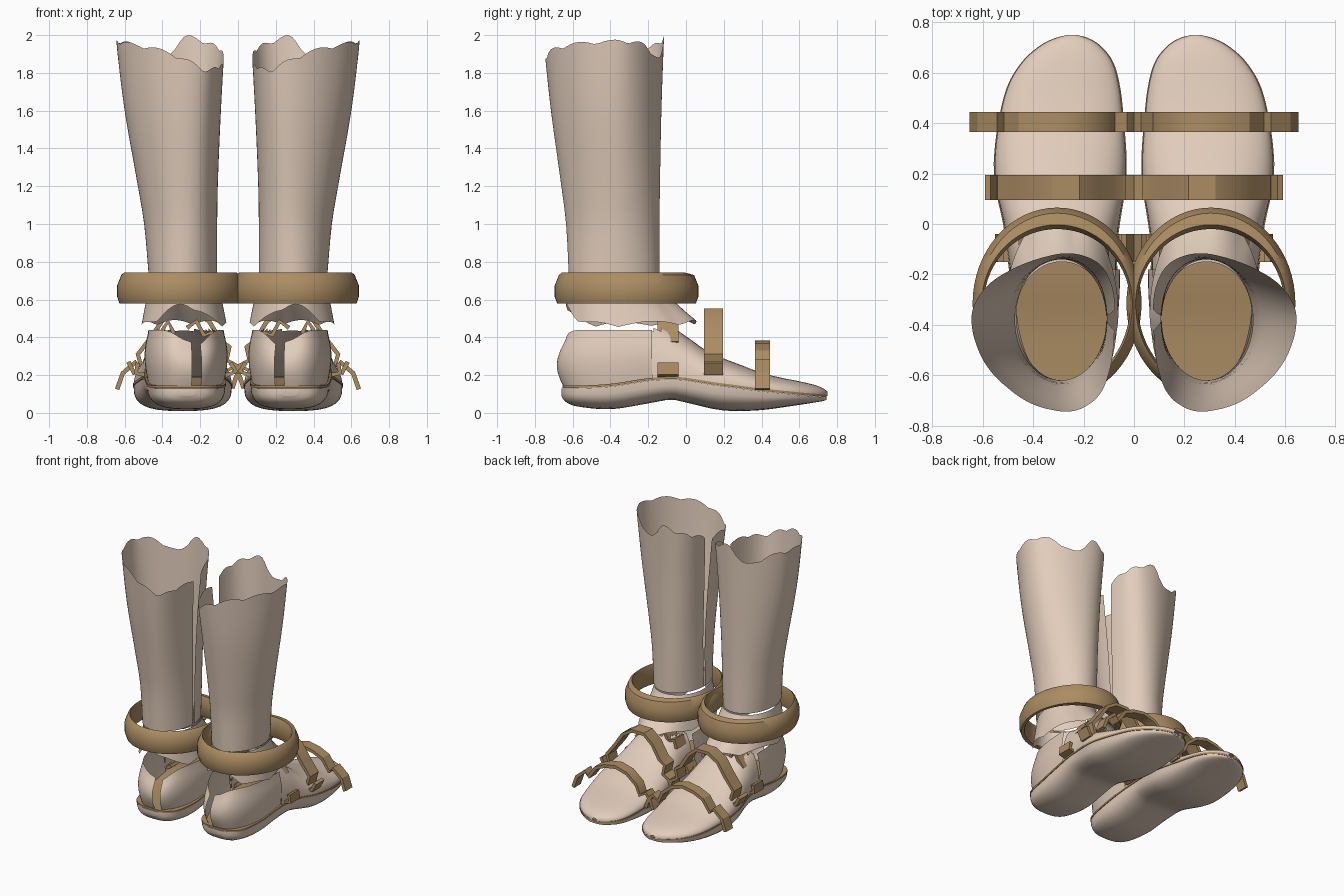
import bpy, bmesh, math
from math import sin, cos, pi

if "Cube" in bpy.data.objects:
    bpy.data.objects.remove(bpy.data.objects["Cube"])


def material(name, rgb):
    m = bpy.data.materials.new(name)
    m.diffuse_color = (*rgb, 1)
    m.use_nodes = True
    m.node_tree.nodes["Principled BSDF"].inputs["Base Color"].default_value = m.diffuse_color
    return m


LINEN = material("pale_linen", (0.76, 0.61, 0.50))
LEATHER = material("tan_leather", (0.41, 0.265, 0.125))


def spline(table, x, col):
    """Smooth interpolation of one column of a table keyed by its first column."""
    n = len(table)
    k = max(i for i in range(n - 1) if i == 0 or table[i][0] <= x)
    def slope(i):
        a, b = table[max(i - 1, 0)], table[min(i + 1, n - 1)]
        return (b[col] - a[col]) / (b[0] - a[0])
    p, q = table[k], table[k + 1]
    h = q[0] - p[0]
    t = min(max((x - p[0]) / h, 0), 1)
    return ((2*t**3 - 3*t*t + 1) * p[col] + (t**3 - 2*t*t + t) * h * slope(k)
            + (3*t*t - 2*t**3) * q[col] + (t**3 - t*t) * h * slope(k + 1))


def power(v, e):
    return math.copysign(abs(v) ** e, v)


def surface(name, rows, mat, loop=False, caps=False, keep=None, angle=40):
    """Loft rows of points into a sheet or tube, mirrored to the other foot."""
    bm = bmesh.new()
    grid = [[bm.verts.new(p) for p in row] for row in rows]
    n = len(rows[0])
    for a, b in zip(grid, grid[1:]):
        for j in range(n if loop else n - 1):
            k = (j + 1) % n
            bm.faces.new((a[j], a[k], b[k], b[j]))
    if caps:
        bm.faces.new(grid[0])
        bm.faces.new(grid[-1])
    if keep:
        bad = [f for f in bm.faces if not keep(f.calc_center_median())]
        bmesh.ops.delete(bm, geom=bad, context='FACES')
    bmesh.ops.recalc_face_normals(bm, faces=bm.faces[:])
    me = bpy.data.meshes.new(name)
    bm.to_mesh(me)
    bm.free()
    me.materials.append(mat)
    me.shade_smooth()
    me.set_sharp_from_angle(angle=math.radians(angle))
    ob = bpy.data.objects.new(name, me)
    bpy.context.collection.objects.link(ob)
    mod = ob.modifiers.new("other_foot", 'MIRROR')
    mod.use_mirror_merge = False
    return ob


# Foot outline: y, inner x, outer x, underside z, sole top z
FOOT = [(-0.66, .22, .32, .09, .13), (-0.64, .16, .385, .06, .13), (-0.58, .105, .44, .035, .13),
        (-0.4, .07, .475, .02, .14), (-0.2, .07, .49, .05, .17), (-0.08, .07, .505, .07, .178),
        (0, .06, .515, .055, .172), (.15, .037, .547, .02, .148), (.25, .033, .552, .01, .135),
        (.4, .043, .535, .015, .115), (.55, .06, .497, .035, .1), (.65, .09, .435, .05, .09),
        (.71, .14, .365, .06, .085), (.735, .18, .315, .065, .082), (.75, .225, .265, .072, .08)]


def foot(y):
    a, b, lo, hi = (spline(FOOT, y, c) for c in (1, 2, 3, 4))
    return (a + b) / 2, (b - a) / 2, lo, hi


def stations(y0, y1, n):
    return [(y0 + y1) / 2 - (y1 - y0) / 2 * cos(pi * i / n) for i in range(n + 1)]


# Sole: rounded underside with a flat top
rows = []
for y in stations(-0.66, 0.745, 44):
    c, w, lo, hi = foot(y)
    rows.append([(c + w * power(cos(t), .7), y, hi - (hi - lo) * abs(sin(t)) ** .7)
                 for t in (pi * j / 16 for j in range(17))])
surface("sole", rows, LINEN, loop=True, caps=True)

# Insole: thin slab on the sole
rows = []
for y in stations(-0.655, 0.745, 44):
    c, w, lo, hi = foot(y)
    w += .004
    rows.append([(c + k * w, y, hi + d) for k, d in
                 ((-1, .001), (-1, .014), (0, .014), (1, .014), (1, .001), (0, .001))])
surface("insole", rows, LEATHER, loop=True, caps=True)

# Vamp: arch over the forefoot, open where the leg enters
APEX = [(-0.18, .52), (-0.05, .44), (.05, .37), (.1, .335), (.2, .288), (.3, .25), (.4, .212),
        (.5, .187), (.6, .167), (.68, .148), (.73, .128), (.75, .11)]
rows = []
for y in stations(-0.18, 0.75, 48):
    c, w, lo, hi = foot(y)
    top = spline(APEX, y, 1)
    rows.append([(c + w * power(cos(t), .85), y, hi + .01 + (top - hi - .01) * abs(sin(t)) ** .85)
                 for t in (pi * j / 32 for j in range(33))])
surface("vamp", rows, LINEN, keep=lambda p: p.y > 0 or p.z < .44)


# Heel counter: two curved walls with a slot between them at the back
def heel_wall(name, a0, a1, dip):
    rows = []
    for k in range(11):
        v = k / 10
        row = []
        for i in range(25):
            a = a0 + (a1 - a0) * i / 24
            top = .44 - dip * math.exp(-((a - 1.76) / .4) ** 2)
            out = 1 + .075 * sin(pi * min(v * 1.05, 1)) - .03 * v ** 3
            y = -.18 - .47 * power(sin(a), .85) * out
            base = foot(max(y, -.66))[3] + .012
            row.append((.275 + .205 * power(cos(a), .8) * out, y, base + (top - base) * v))
        rows.append(row)
    surface(name, rows, LINEN)


heel_wall("heel_outer", 0, 1.66, .07)
heel_wall("heel_inner", 1.87, pi, .08)

# Leg wrap: tall flared tube with a slit inside and a ragged top edge
RIM = [(0, 1.88), (.1, 1.93), (.2, 1.97), (.25, 1.985), (.31, 1.87), (.4, 1.95), (.5, 1.965),
       (.6, 1.95), (.68, 1.92), (.75, 1.87), (.83, 1.81), (.9, 1.83), (1, 1.84)]
# z, inner x, outer x, back y, front y
LEG = [(.72, .11, .472, -.62, -.14), (1, .11, .497, -.635, -.14), (1.2, .107, .53, -.66, -.138),
       (1.6, .09, .60, -.715, -.13), (1.95, .07, .643, -.752, -.118), (2.0, .068, .645, -.755, -.116)]
rows = []
for k in range(19):
    v = k / 18
    row = []
    for i in range(81):
        s = i / 80
        scallop = .022 * (abs(sin(s * 11 * pi)) - .5)
        z = .72 + (min(spline(RIM, s, 1) + scallop, 2.0) - .72) * v
        a, b, back, front = (spline(LEG, z, c) for c in (1, 2, 3, 4))
        slit = .03 + .11 * v * v
        t = pi - slit - (2 * pi - 2 * slit) * s
        mid = (front + back) / 2 + .06 * v
        reach = front - mid if sin(t) > 0 else mid - back
        row.append(((a + b) / 2 + (b - a) / 2 * cos(t) - .09 * v * sin(t) ** 2,
                    mid + reach * sin(t), z))
    rows.append(row)
surface("leg_wrap", rows, LINEN)

# Ankle collar: ragged skirt, short at the back and flaring forward over the instep
rows = []
for k in range(9):
    v = k / 8
    row = []
    for i in range(72):
        t = 2 * pi * i / 72
        f, r = max(sin(t), 0), max(-sin(t), 0)
        drop = .455 + .012 * f + .10 * r ** 5 + .025 * abs(sin(3.5 * t))
        front = -.15 + .205 * v ** 1.3
        back = -.62 - .015 * v
        mid = -.36
        y = mid + (front - mid if sin(t) > 0 else mid - back) * sin(t)
        row.append((.287 + (.18 + .045 * v) * cos(t), y, .705 + (drop - .705) * v))
    rows.append(row)
surface("ankle_collar", rows, LINEN, loop=True)

# Ankle ring: wide loop with a bevelled band section, thicker at the front
rows = []
for i in range(65):
    t = 2 * pi * i / 64
    th = .045 + .04 * max(sin(t), 0) ** 2
    row = []
    for d, z in ((.012, .58), (0, .615), (0, .675), (.022, .73), (.8 * th, .742),
                 (th, .71), (th, .63), (.8 * th, .585)):
        row.append((.305 + (.335 - d) * cos(t), -.315 + (.38 - d) * sin(t), z))
    rows.append(row)
surface("ankle_ring", rows, LEATHER, loop=True)


# Straps: bent bands running across the foot
def strap(name, path, y0, y1, th=.024):
    rows = []
    for i, (x, z) in enumerate(path):
        a, b = path[max(i - 1, 0)], path[min(i + 1, len(path) - 1)]
        dx, dz = b[0] - a[0], b[1] - a[1]
        n = math.hypot(dx, dz)
        ox, oz = -dz / n * th / 2, dx / n * th / 2
        rows.append([(x + ox, y0, z + oz), (x + ox, y1, z + oz),
                     (x - ox, y1, z - oz), (x - ox, y0, z - oz)])
    surface(name, rows, LEATHER, loop=True, caps=True, angle=30)


strap("toe_strap", [(.64, .125), (.61, .21), (.54, .27), (.51, .235), (.45, .32), (.37, .355),
                    (.28, .37), (.19, .345), (.11, .28), (.08, .21), (.03, .24), (-.01, .19),
                    (-.03, .13)], .365, .445)
strap("instep_strap", [(.58, .27), (.55, .21), (.505, .22), (.53, .31), (.46, .40), (.40, .49),
                       (.32, .54), (.22, .54), (.15, .48), (.09, .38), (.045, .35), (.06, .28),
                       (.01, .25), (0, .21)], .095, .195)
strap("ankle_tab_outer", [(.53, .265), (.54, .21), (.49, .2), (.46, .22)], -.15, -.04)
strap("ankle_tab_inner", [(.04, .265), (.01, .22), (.06, .2), (.09, .22)], -.15, -.04)
strap("ankle_lace_outer", [(.45, .37), (.41, .42), (.37, .485), (.34, .42)], -.15, -.04)
strap("ankle_lace_inner", [(.27, .45), (.22, .485), (.18, .41), (.13, .43), (.11, .37)], -.15, -.04)
